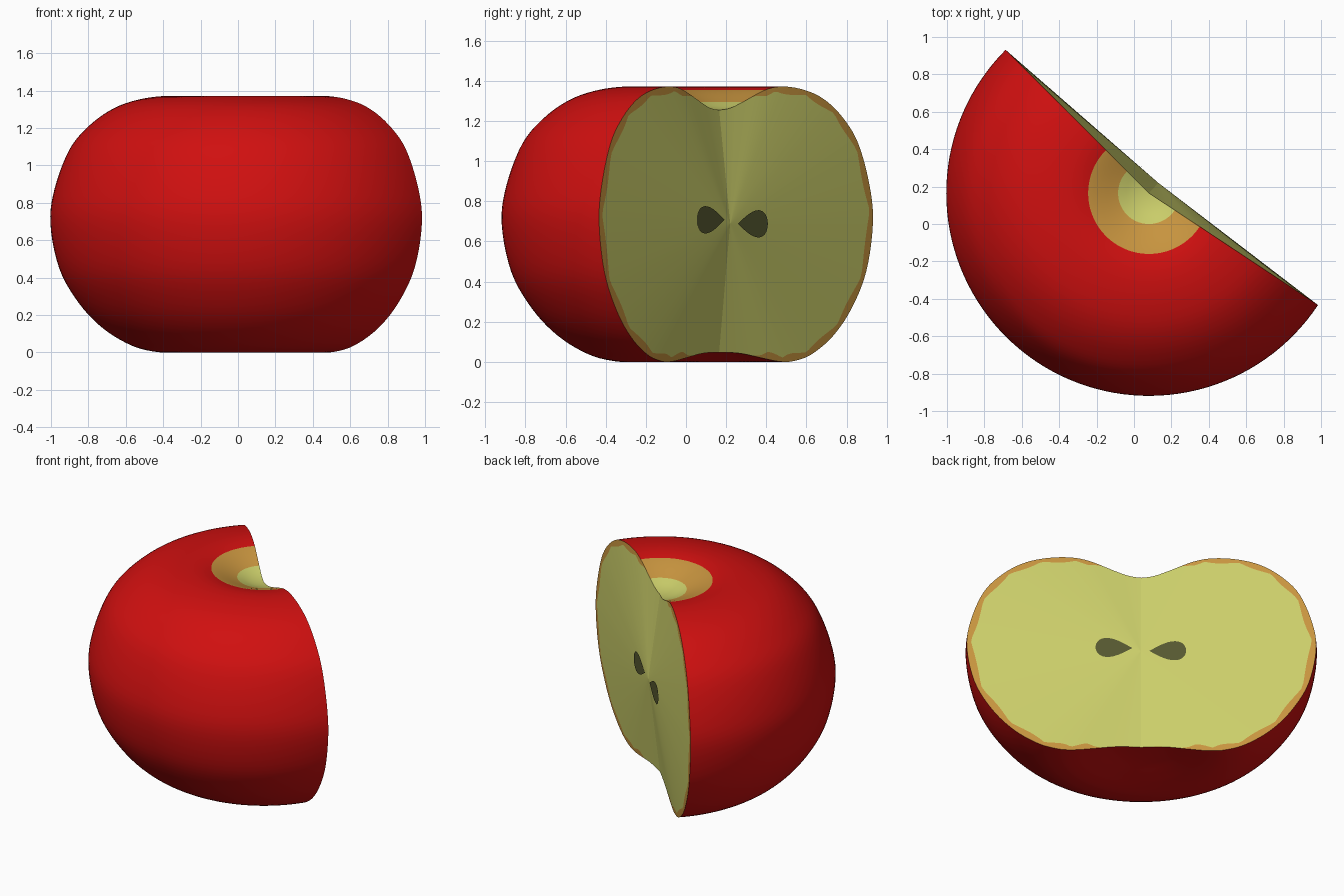
import bpy, bmesh, math
from mathutils import Vector

if "Cube" in bpy.data.objects:
    bpy.data.objects.remove(bpy.data.objects["Cube"])

AXIS = Vector((0.08, 0.165, 0))          # core axis of the apple
CORE = Vector((0.13, 0.22, 0.69))        # middle of the cut, slightly raised
A0, A1 = math.radians(135), math.radians(326.5)
STEPS, SUB = 72, 5


def material(name, rgb):
    m = bpy.data.materials.new(name)
    m.diffuse_color = (*rgb, 1)
    m.use_nodes = True
    m.node_tree.nodes["Principled BSDF"].inputs["Base Color"].default_value = m.diffuse_color
    return m


RED = material("red skin", (0.63, 0.005, 0.005))
ORANGE = material("orange rim", (0.58, 0.30, 0.05))
PALE = material("pale flesh", (0.60, 0.62, 0.145))
DARK = material("dark seed", (0.092, 0.098, 0.03))

# half profile (radius, height) from bottom dimple to top dimple
CTRL = [(0, .05), (.15, .045), (.3, .022), (.42, .005), (.52, .006), (.65, .04),
        (.80, .13), (.93, .265), (1.035, .45), (1.083, .69), (1.06, .88),
        (.98, 1.09), (.87, 1.22), (.74, 1.31), (.6, 1.357), (.45, 1.374),
        (.325, 1.357), (.165, 1.296), (.08, 1.267), (0, 1.258)]


def spline(pts):
    p = [Vector(q) for q in pts]
    p = [Vector((-p[1].x, p[1].y))] + p + [Vector((-p[-2].x, p[-2].y))]
    out = []
    for i in range(1, len(p) - 2):
        a, b, c, d = p[i - 1:i + 3]
        for k in range(SUB):
            t = k / SUB
            out.append(0.5 * (2 * b + (c - a) * t + (2 * a - 5 * b + 4 * c - d) * t * t
                              + (3 * b - a - 3 * c + d) * t ** 3))
    return out + [p[-2]]


PROFILE = spline(CTRL)
low = min(q.y for q in PROFILE)
PROFILE = [Vector((max(q.x, 0), q.y - low)) for q in PROFILE]


def place(r, z, ang):
    return AXIS + Vector((r * math.cos(ang), r * math.sin(ang), z))


def finish(name, bm, mats, smooth, outward):
    bmesh.ops.remove_doubles(bm, verts=bm.verts, dist=0.00005)
    bm.normal_update()
    # make every face look outward
    bmesh.ops.reverse_faces(bm, faces=[f for f in bm.faces if f.normal.dot(outward(f)) < 0])
    for f in bm.faces:
        f.smooth = smooth
    me = bpy.data.meshes.new(name)
    bm.to_mesh(me)
    bm.free()
    for m in mats:
        me.materials.append(m)
    ob = bpy.data.objects.new(name, me)
    bpy.context.collection.objects.link(ob)
    return ob


# skin: revolved a little more than half way round
bm = bmesh.new()
cols = [[bm.verts.new(place(q.x, q.y, A0 + (A1 - A0) * j / STEPS)) for q in PROFILE]
        for j in range(STEPS + 1)]
for j in range(STEPS):
    for i in range(len(PROFILE) - 1):
        quad = (cols[j][i], cols[j + 1][i], cols[j + 1][i + 1], cols[j][i + 1])
        f = bm.faces.new(quad)
        r = (PROFILE[i].x + PROFILE[i + 1].x) / 2
        if PROFILE[i].y > 0.7 and r < 0.325:      # coloured rings in the stem hollow
            f.material_index = 2 if r < 0.165 else 1
finish("apple_skin", bm, [RED, ORANGE, PALE], True,
       lambda f: f.calc_center_median() - AXIS - Vector((0, 0, 0.69)))

# cut face: fan from the core to the rim, with a scalloped orange border
OUT = Vector((0.63, 0.77, 0))
bm = bmesh.new()
for ang in (A0, A1):
    core = bm.verts.new(CORE)
    rim, inner = [], []
    for i, q in enumerate(PROFILE):
        p = place(q.x, q.y, ang)
        fade = min(max((q.x - 0.24) / 0.12, 0), 1)
        w = 0.001 + fade * (0.024 + 0.022 * abs(math.sin(i * 0.42 + ang)))
        rim.append(bm.verts.new(p))
        inner.append(bm.verts.new(p + (CORE - p).normalized() * w))
    for i in range(len(rim) - 1):
        bm.faces.new((core, inner[i], inner[i + 1]))
        bm.faces.new((inner[i], rim[i], rim[i + 1], inner[i + 1])).material_index = 1
finish("cut_flesh", bm, [PALE, ORANGE], False, lambda f: OUT)

# seeds: thin teardrop plates lying on the cut
for name, ang, zc in (("seed_left", A1, 0.708), ("seed_right", A0, 0.688)):
    end = place(1.083, 0.69, ang)
    along = (end - CORE).normalized()
    bm = bmesh.new()
    ring = []
    for k in range(28):
        th = 2 * math.pi * k / 28
        g = (1 - math.cos(th)) / 2
        h = 0.092 * math.sin(th) * g ** 0.6
        ring.append(bm.verts.new(CORE + along * (0.052 + 0.228 * g)
                                 + Vector((0, 0, zc - 0.69 + h)) + OUT * 0.005))
    bm.faces.new(ring)
    finish(name, bm, [DARK], False, lambda f: OUT)
